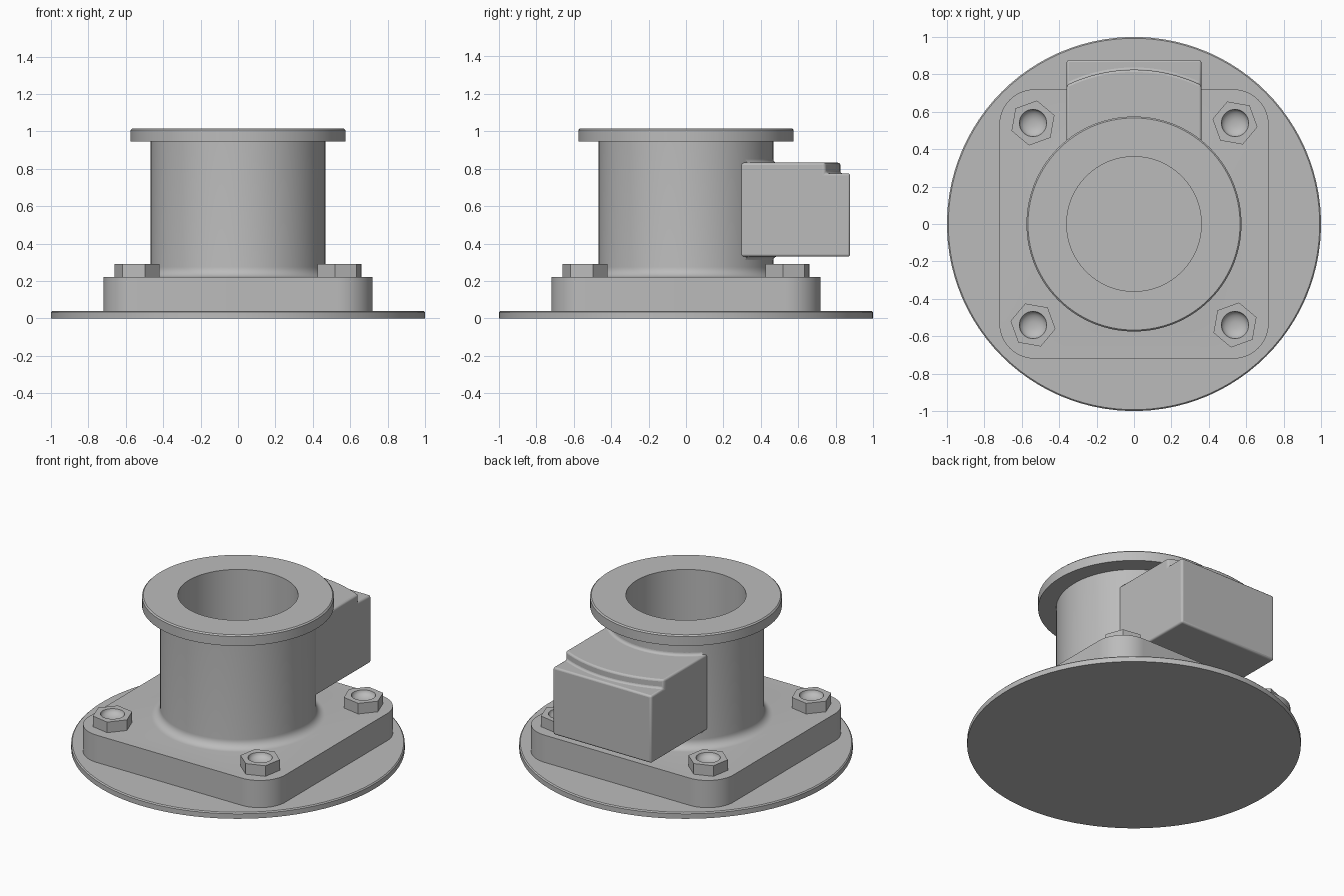
import bpy, bmesh
from math import sin, cos, radians, pi, sqrt

cube = bpy.data.objects.get("Cube")
if cube:
    bpy.data.objects.remove(cube, do_unlink=True)

grey = bpy.data.materials.new("plain_grey")
grey.use_nodes = True
colour = (0.5, 0.5, 0.5, 1)
grey.diffuse_color = colour
bsdf = next(n for n in grey.node_tree.nodes if n.type == 'BSDF_PRINCIPLED')
bsdf.inputs["Base Color"].default_value = colour
bsdf.inputs["Roughness"].default_value = 0.6

N = 100


def finish(name, bm, bevel=0):
    """Turn a bmesh into a shaded object, with optional rounded edges."""
    bmesh.ops.recalc_face_normals(bm, faces=bm.faces)
    mesh = bpy.data.meshes.new(name)
    bm.to_mesh(mesh)
    bm.free()
    mesh.materials.append(grey)
    obj = bpy.data.objects.new(name, mesh)
    bpy.context.collection.objects.link(obj)
    if bevel:
        mod = obj.modifiers.new("rounded_edges", 'BEVEL')
        mod.width, mod.segments = bevel, 3
        mod.limit_method, mod.angle_limit = 'ANGLE', radians(40)
    bpy.ops.object.select_all(action='DESELECT')
    obj.select_set(True)
    bpy.context.view_layer.objects.active = obj
    bpy.ops.object.shade_smooth_by_angle(angle=radians(35))
    return obj


def circle(r, z, n=N, turn=0.5):
    return [(r * cos(2 * pi * (i + turn) / n), r * sin(2 * pi * (i + turn) / n), z)
            for i in range(n)]


def rounded_square(half, r, z):
    pts, per = [], N // 4
    for q in range(4):
        mid = pi / 4 + q * pi / 2
        cx, cy = [(half - r) * sqrt(2) * f(mid) for f in (cos, sin)]
        for k in range(per):
            a = q * pi / 2 + k / (per - 1) * pi / 2
            pts.append((cx + r * cos(a), cy + r * sin(a), z))
    return pts


def loft(rings, loop=False, cap_start=False, cap_end=False, closed=True):
    """Skin a list of equal-length rings of points."""
    bm = bmesh.new()
    rows = [[bm.verts.new(p) for p in ring] for ring in rings]
    n = len(rows[0])
    pairs = list(zip(rows, rows[1:])) + ([(rows[-1], rows[0])] if loop else [])
    for a, b in pairs:
        for i in range(n if closed else n - 1):
            j = (i + 1) % n
            bm.faces.new((a[i], a[j], b[j], b[i]))
    if cap_start:
        bm.faces.new(rows[0])
    if cap_end:
        bm.faces.new(rows[-1])
    return bm


# Thin round disc at the bottom
finish("base_disc", loft([circle(1, 0), circle(1, 0.033), circle(0.993, 0.04)],
                         cap_start=True, cap_end=True))

# Bored barrel, its top flange and the square mounting plate in one skin
BARREL, FILLET, PLATE_TOP = 0.467, 0.055, 0.22
profile = [(0.36, 0.04), (0.36, 1.015), (0.567, 1.015), (0.575, 1.007),
           (0.575, 0.945), (BARREL, 0.945)]
for k in range(9):
    a = k / 8 * pi / 2
    profile.append((BARREL + FILLET * (1 - cos(a)), PLATE_TOP + FILLET * (1 - sin(a))))
rings = [circle(r, z) for r, z in profile]
rings += [rounded_square(0.72, 0.19, z) for z in (PLATE_TOP, 0.04)]
finish("flanged_barrel_and_plate", loft(rings, loop=True))

# Side box with a curved step along its outer top edge
HALF, BACK, LOW, STEP, TOP = 0.36, 0.877, 0.33, 0.775, 0.832


def arc(r, z, n=32):
    xs = [HALF * (2 * i / n - 1) for i in range(n + 1)]
    return [(x, sqrt(r * r - x * x), z) for x in xs]


bm = bmesh.new()


def row(points):
    return [bm.verts.new(p) for p in points]


inner_low, inner_top = row(arc(0.42, LOW)), row(arc(0.42, TOP))
lip_top, lip_low = row(arc(0.825, TOP)), row(arc(0.825, STEP))
back_low = row([(-HALF, BACK, LOW), (HALF, BACK, LOW)])
back_top = row([(-HALF, BACK, STEP), (HALF, BACK, STEP)])
for a, b in ((inner_low, inner_top), (inner_top, lip_top), (lip_top, lip_low)):
    for i in range(len(a) - 1):
        bm.faces.new((a[i], a[i + 1], b[i + 1], b[i]))
bm.faces.new(lip_low + back_top[::-1])
bm.faces.new(inner_low + back_low[::-1])
bm.faces.new(back_low + back_top[::-1])
for e in (0, -1):
    bm.faces.new((inner_low[e], inner_top[e], lip_top[e], lip_low[e],
                  back_top[e], back_low[e]))
finish("side_box", bm, bevel=0.014)

# Small fillets where the box meets the barrel, above and below
for name, z, s in (("upper_box_fillet", TOP, 1), ("lower_box_fillet", LOW, -1)):
    rings = []
    for k in range(6):
        a = k / 5 * pi / 2
        r, h = BARREL + 0.018 * (1 - sin(a)), z + s * 0.018 * (1 - cos(a))
        rings.append([(r * sin(t), r * cos(t), h)
                      for t in (radians(-47 + 94 * i / 24) for i in range(25))])
    finish(name, loft(rings, closed=False))

# Hexagonal nuts with bowl-shaped recesses, turned a quarter at each corner
for q, corner in enumerate(("front_left", "back_left", "back_right", "front_right")):
    side = {"front_right": (-1, -1), "front_left": (1, -1),
            "back_left": (1, 1), "back_right": (-1, 1)}[corner]
    turn = radians(-10 + 90 * (q + 1))

    def hexagon(z):
        pts = []
        for i in range(48):
            a = i / 48 * 2 * pi
            r = 0.122 * cos(pi / 6) / cos(a % (pi / 3) - pi / 6)
            pts.append((r * cos(a), r * sin(a), z))
        return pts

    bowl = [circle(0.073 * cos(t), 0.29 - 0.04 * sin(t), 48, 0)
            for t in (radians(a) for a in (0, 15, 30, 45, 60, 75))]
    nut = finish(corner + "_nut", loft([hexagon(0.215), hexagon(0.29)] + bowl,
                                       cap_start=True, cap_end=True))
    nut.location = (0.54 * side[0], 0.54 * side[1], 0)
    nut.rotation_euler.z = turn
